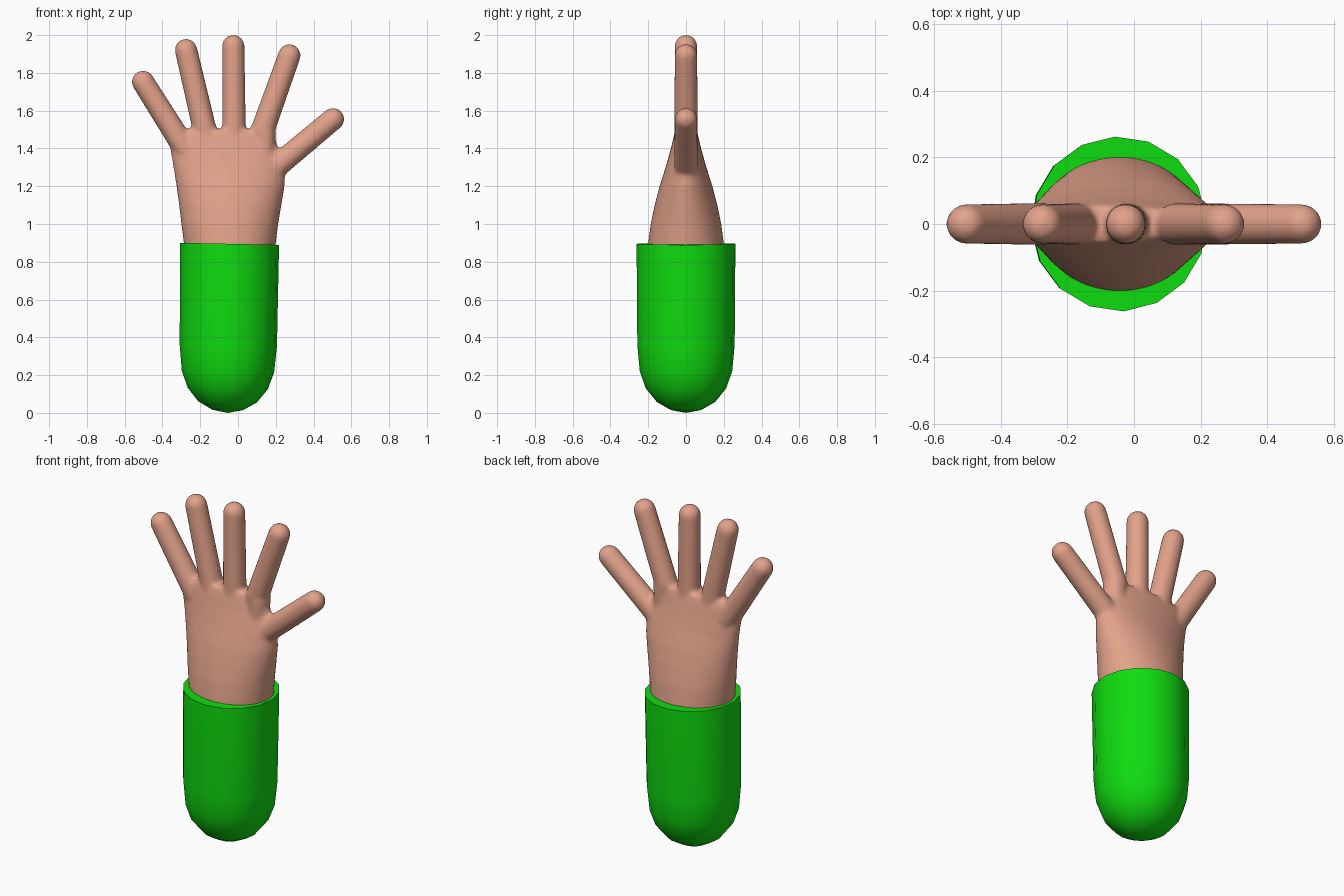
import bpy, bmesh, math
from mathutils import Vector

if "Cube" in bpy.data.objects:
    bpy.data.objects.remove(bpy.data.objects["Cube"])


def material(name, rgb):
    m = bpy.data.materials.new(name)
    m.diffuse_color = (*rgb, 1)
    m.use_nodes = True
    m.node_tree.nodes["Principled BSDF"].inputs["Base Color"].default_value = m.diffuse_color
    return m


def make_object(name, bm, mat):
    bmesh.ops.recalc_face_normals(bm, faces=bm.faces)
    me = bpy.data.meshes.new(name)
    bm.to_mesh(me)
    bm.free()
    me.materials.append(mat)
    ob = bpy.data.objects.new(name, me)
    bpy.context.collection.objects.link(ob)
    return ob


def loft(bm, rings):
    """Skin a stack of equal-length point rings and cap both ends."""
    rows = [[bm.verts.new(p) for p in ring] for ring in rings]
    n = len(rows[0])
    for a, b in zip(rows, rows[1:]):
        for i in range(n):
            j = (i + 1) % n
            bm.faces.new((a[i], a[j], b[j], b[i]))
    bm.faces.new(rows[0][::-1])
    bm.faces.new(rows[-1])


def capsule(bm, a, b, ra, rb, n=24):
    """Rod in the x-z plane with a round tip at b."""
    a, b = Vector((a[0], 0, a[1])), Vector((b[0], 0, b[1]))
    d = (b - a).normalized()
    u, v = Vector((0, 1, 0)), d.cross(Vector((0, 1, 0)))
    steps = [(a, ra)]
    for k in range(8):
        t = math.radians(k * 12.5)
        steps.append((b + d * rb * math.sin(t), rb * math.cos(t)))
    loft(bm, [[c + r * (u * math.cos(i * math.tau / n) + v * math.sin(i * math.tau / n))
               for i in range(n)] for c, r in steps])


skin = material("skin", (0.76, 0.36, 0.255))
green = material("sleeve green", (0.005, 0.72, 0.005))

# Hand: palm that flattens upwards, z / left x / right x / half depth
bm = bmesh.new()
palm = [(0.80, -0.275, 0.19, 0.205), (0.90, -0.287, 0.20, 0.20),
        (1.00, -0.30, 0.213, 0.187), (1.10, -0.312, 0.23, 0.166),
        (1.20, -0.326, 0.247, 0.14), (1.30, -0.342, 0.25, 0.108),
        (1.40, -0.36, 0.215, 0.08), (1.46, -0.365, 0.195, 0.066),
        (1.50, -0.31, 0.16, 0.054)]
rings = []
for z, x0, x1, d in palm:
    cx, w = (x0 + x1) / 2, (x1 - x0) / 2
    rings.append([(cx + w * math.cos(i * math.tau / 48), d * math.sin(i * math.tau / 48), z)
                  for i in range(48)])
loft(bm, rings)

# Fingers: base and tip centre (x, z)
fingers = [((-0.275, 1.39), (-0.503, 1.753)), ((-0.158, 1.42), (-0.275, 1.921)),
           ((-0.02, 1.40), (-0.025, 1.942)), ((0.125, 1.48), (0.272, 1.893)),
           ((0.12, 1.235), (0.503, 1.555))]
for base, tip in fingers:
    capsule(bm, base, tip, 0.064, 0.06)
# Knuckle below the bent index finger
capsule(bm, (0.13, 1.25), (0.137, 1.48), 0.06, 0.064)

hand = make_object("hand", bm, skin)
mod = hand.modifiers.new("merge", "REMESH")
mod.mode = "VOXEL"
mod.voxel_size = 0.011
mod.use_smooth_shade = True
mod = hand.modifiers.new("soften", "SMOOTH")
mod.factor = 0.5
mod.iterations = 8

# Sleeve: round-bottomed sixteen-sided cup, radius / height, slightly leaning
bm = bmesh.new()
profile = [(0.08, 0.015), (0.155, 0.058), (0.213, 0.13), (0.245, 0.22),
           (0.258, 0.36), (0.262, 0.895)]
rings = []
for r, z in profile:
    ring = []
    for i in range(16):
        t = i * math.tau / 16 + 0.05
        x = r * math.cos(t)
        ring.append((x - 0.056 + 0.013 * z, r * math.sin(t), z - 0.02 * x))
    rings.append(ring)
loft(bm, rings)
# Rounded bottom point
bm.faces.ensure_lookup_table()
bottom = min(bm.faces, key=lambda f: f.calc_center_median().z)
tip = bmesh.ops.poke(bm, faces=[bottom])["verts"][0]
tip.co.z = 0
sleeve = make_object("sleeve", bm, green)
bpy.context.view_layer.objects.active = sleeve
sleeve.select_set(True)
bpy.ops.object.shade_smooth_by_angle(angle=math.radians(40))
